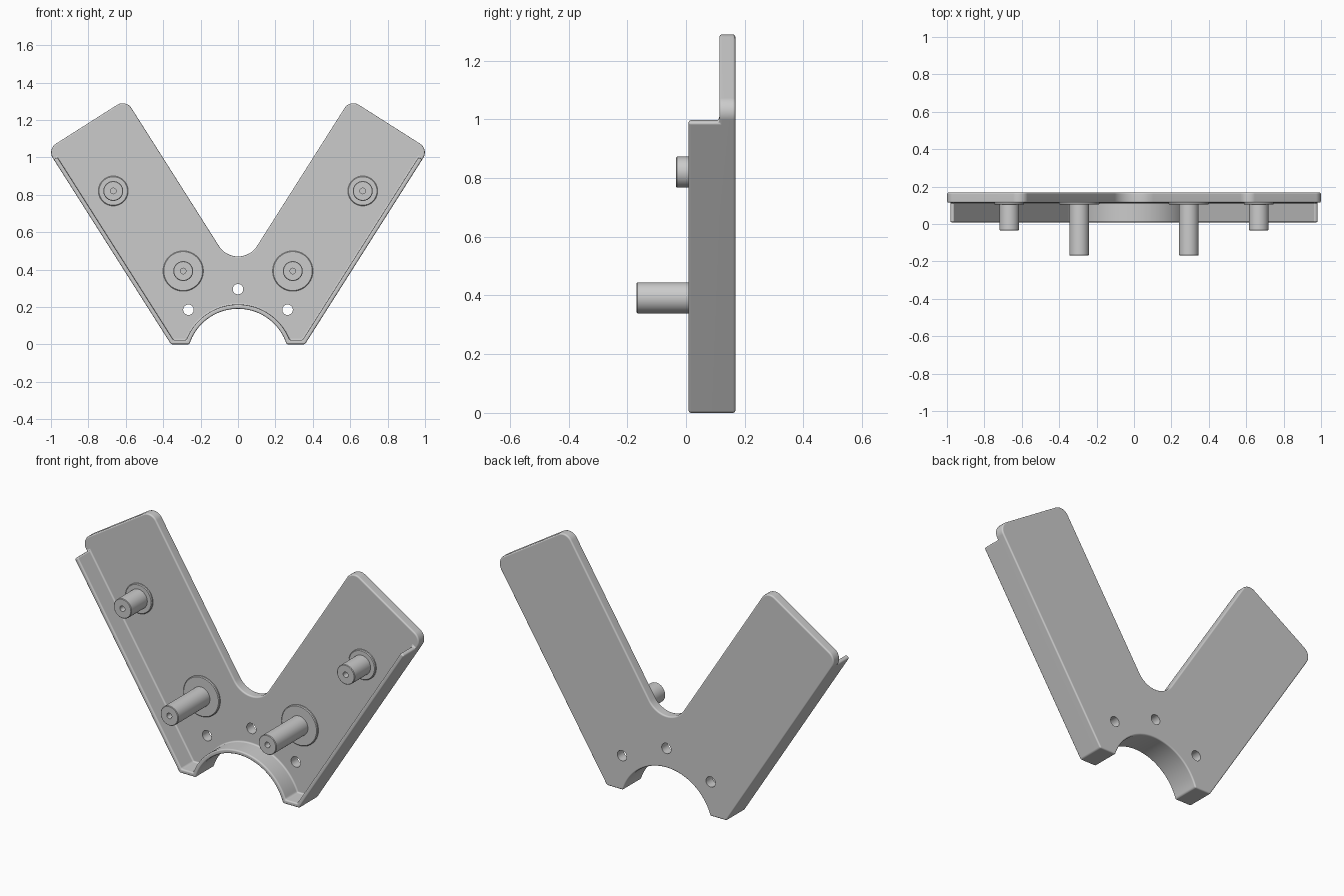
import bpy, bmesh, math
from math import radians, sin, cos, atan2
from mathutils import Vector

if "Cube" in bpy.data.objects:
    bpy.data.objects.remove(bpy.data.objects["Cube"])

A = radians(57.6)                      # arm lean from horizontal
D = Vector((cos(A), sin(A)))           # direction along the arm
N = Vector((sin(A), -cos(A)))          # outward normal of the outer edge
BACK, FLOOR, RIM, WALL = 0.168, 0.114, 0.009, 0.023
FOOT = Vector((0.358, 0.0))
ARC_C, ARC_R = -0.083, 0.273           # bottom cut-out circle


def link(bm, name):
    bmesh.ops.recalc_face_normals(bm, faces=bm.faces)
    me = bpy.data.meshes.new(name)
    bm.to_mesh(me)
    bm.free()
    ob = bpy.data.objects.new(name, me)
    bpy.context.collection.objects.link(ob)
    return ob


def arc(cx, cz, r, a0, a1, n):
    return [Vector((cx + r * cos(a0 + (a1 - a0) * i / n),
                    cz + r * sin(a0 + (a1 - a0) * i / n))) for i in range(n + 1)]


def prism(name, half, y0, y1):
    # half outline runs from the lower x=0 point to the upper x=0 point
    pts = half + [Vector((-p.x, p.y)) for p in reversed(half[1:-1])]
    bm = bmesh.new()
    face = bm.faces.new([bm.verts.new((p.x, y0, p.y)) for p in pts])
    ext = bmesh.ops.extrude_face_region(bm, geom=[face])
    vs = [g for g in ext["geom"] if isinstance(g, bmesh.types.BMVert)]
    bmesh.ops.translate(bm, verts=vs, vec=(0, y1 - y0, 0))
    return link(bm, name)


def lathe(name, x, z, profile, seg=40):
    # profile of (radius, y) revolved about a y-parallel axis
    bm = bmesh.new()
    vs = [bm.verts.new((x + r, y, z)) for r, y in profile]
    es = [bm.edges.new(e) for e in zip(vs, vs[1:])]
    bmesh.ops.spin(bm, geom=vs + es, cent=(x, 0, z), axis=(0, 1, 0),
                   angle=2 * math.pi, steps=seg)
    bmesh.ops.remove_doubles(bm, verts=bm.verts, dist=1e-5)
    return link(bm, name)


def cut(ob, cutter):
    cutter.hide_render = True
    m = ob.modifiers.new("cut", 'BOOLEAN')
    m.operation, m.solver, m.object = 'DIFFERENCE', 'EXACT', cutter


def finish(ob, angle=35):
    bpy.ops.object.select_all(action='DESELECT')
    ob.select_set(True)
    bpy.context.view_layer.objects.active = ob
    for m in list(ob.modifiers):
        bpy.ops.object.modifier_apply(modifier=m.name)
    bpy.ops.object.shade_smooth_by_angle(angle=radians(angle))
    w = ob.modifiers.new("normals", 'WEIGHTED_NORMAL')
    w.keep_sharp = True


# V-shaped plate outline: bottom arc, foot, rounded arm end, inner crotch
foot_a = math.asin(-ARC_C / ARC_R)
outer = FOOT + D * (0.662 / D.x)
width = (1.31 - outer.y) / cos(A)
inner = outer - N * width
r = 0.055
c1 = outer - (D + N) * r
c2 = inner + (N - D) * r
na = atan2(N.y, N.x)
vee = inner.y - inner.x * D.y / D.x
u = (0.47 - vee) / (1 - cos(A))
rc = u * cos(A)
half = arc(0, ARC_C, ARC_R, math.pi / 2, foot_a, 24) + [FOOT]
half += arc(c1.x, c1.y, r, na, A, 8) + arc(c2.x, c2.y, r, A, A + math.pi / 2, 8)
half += arc(0, vee + u, rc, na, -math.pi / 2, 10)
half[0].x = half[-1].x = 0
plate = prism("bracket_plate", half, RIM, BACK)

# Recess that leaves a thin rim along the outer edges, feet and arc
ri = ARC_R + WALL
end = FOOT + D * (0.988 / D.y) - N * WALL
foot_in = Vector((FOOT.x + (WALL * D.x / D.y) - WALL / N.x, WALL))
recess = arc(0, ARC_C, ri, math.pi / 2, math.asin((WALL - ARC_C) / ri), 24)
recess += [foot_in, end, end + N * 0.3, Vector((1.6, 2)), Vector((0, 2))]
recess[0].x = 0
pocket = prism("pocket_cutter", recess, -0.3, FLOOR)
cut(plate, pocket)

# Softened edges
b = plate.modifiers.new("soft", 'BEVEL')
b.width, b.segments = 0.008, 3
b.limit_method, b.angle_limit = 'ANGLE', radians(40)
b.use_clamp_overlap = False

# Three through holes
cutters = [pocket]
for x, z in ((0, 0.295), (-0.265, 0.185), (0.265, 0.185)):
    c = lathe("hole_cutter", x, z, [(0, -0.1), (0.028, -0.1), (0.028, 0.4), (0, 0.4)], 32)
    cut(plate, c)
    cutters.append(c)
finish(plate)
for c in cutters:
    bpy.data.objects.remove(c)

# Collared pins with a small hole in the tip
for side, label in ((-1, "left"), (1, "right")):
    for name, x, z, collar, tip in (("upper_pin", 0.667, 0.82, 0.08, -0.034),
                                    ("lower_pin", 0.293, 0.392, 0.108, -BACK)):
        pin = lathe(f"{name}_{label}", side * x, z, [
            (0, tip + 0.06), (0.015, tip + 0.06), (0.015, tip),
            (0.050, tip), (0.053, tip + 0.003), (0.053, 0.103),
            (collar - 0.004, 0.103), (collar, 0.107), (collar, FLOOR + 0.004),
            (0, FLOOR + 0.004)])
        finish(pin)
